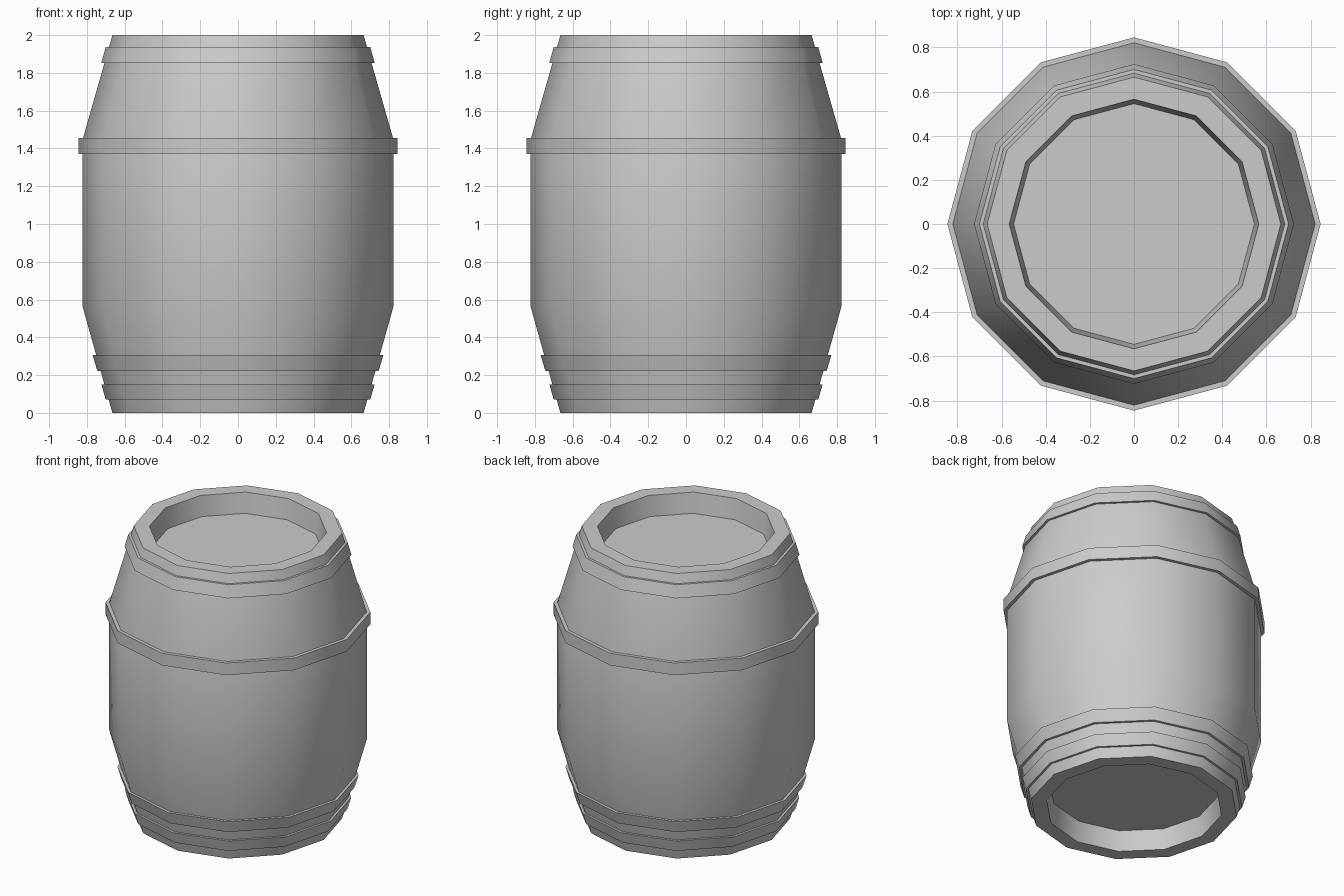
import bpy, math

if "Cube" in bpy.data.objects:
    bpy.data.objects.remove(bpy.data.objects["Cube"])

SIDES = 12
grey = bpy.data.materials.new("plain_grey")
grey.diffuse_color = (0.6, 0.6, 0.6, 1)
grey.use_nodes = True
grey.node_tree.nodes["Principled BSDF"].inputs["Base Color"].default_value = grey.diffuse_color


def add_object(name, verts, faces):
    mesh = bpy.data.meshes.new(name)
    mesh.from_pydata(verts, [], faces)
    mesh.materials.append(grey)
    obj = bpy.data.objects.new(name, mesh)
    bpy.context.collection.objects.link(obj)
    bpy.ops.object.select_all(action='DESELECT')
    obj.select_set(True)
    bpy.context.view_layer.objects.active = obj
    bpy.ops.object.shade_smooth_by_angle(angle=math.radians(35))
    return obj


def ring(r, z):
    return [(r * math.cos(math.tau * i / SIDES),
             r * math.sin(math.tau * i / SIDES), z) for i in range(SIDES)]


def lathe(name, profile):
    """Spin a (radius, height) profile around the z axis."""
    verts = [v for r, z in profile for v in ring(r, z)]
    faces = []
    for k in range(len(profile) - 1):
        a, b = k * SIDES, (k + 1) * SIDES
        for i in range(SIDES):
            j = (i + 1) % SIDES
            faces.append((a + i, a + j, b + j, b + i))
    return add_object(name, verts, faces)


def disc(name, r, z, up):
    order = list(range(SIDES))
    return add_object(name, ring(r, z), [order if up else order[::-1]])


# Staves: bulging outer wall, flat rims and the inner walls above each lid
lathe("barrel_body", [(0.545, 0.14), (0.565, 0), (0.665, 0), (0.822, 0.56),
                      (0.822, 1.45), (0.665, 2), (0.565, 2), (0.545, 1.86)])

# Recessed lids
disc("top_lid", 0.545, 1.86, True)
disc("bottom_lid", 0.545, 0.14, False)

# Hoops: bottom height, top height, bottom radius, top radius
hoops = {
    "bottom_hoop": (0.07, 0.15, 0.70, 0.723),
    "lower_hoop": (0.223, 0.307, 0.745, 0.77),
    "middle_hoop": (1.37, 1.455, 0.845, 0.845),
    "top_hoop": (1.853, 1.937, 0.724, 0.70),
}
for name, (z0, z1, r0, r1) in hoops.items():
    lathe(name, [(r0 - 0.027, z0), (r0, z0), (r1, z1), (r1 - 0.027, z1)])
